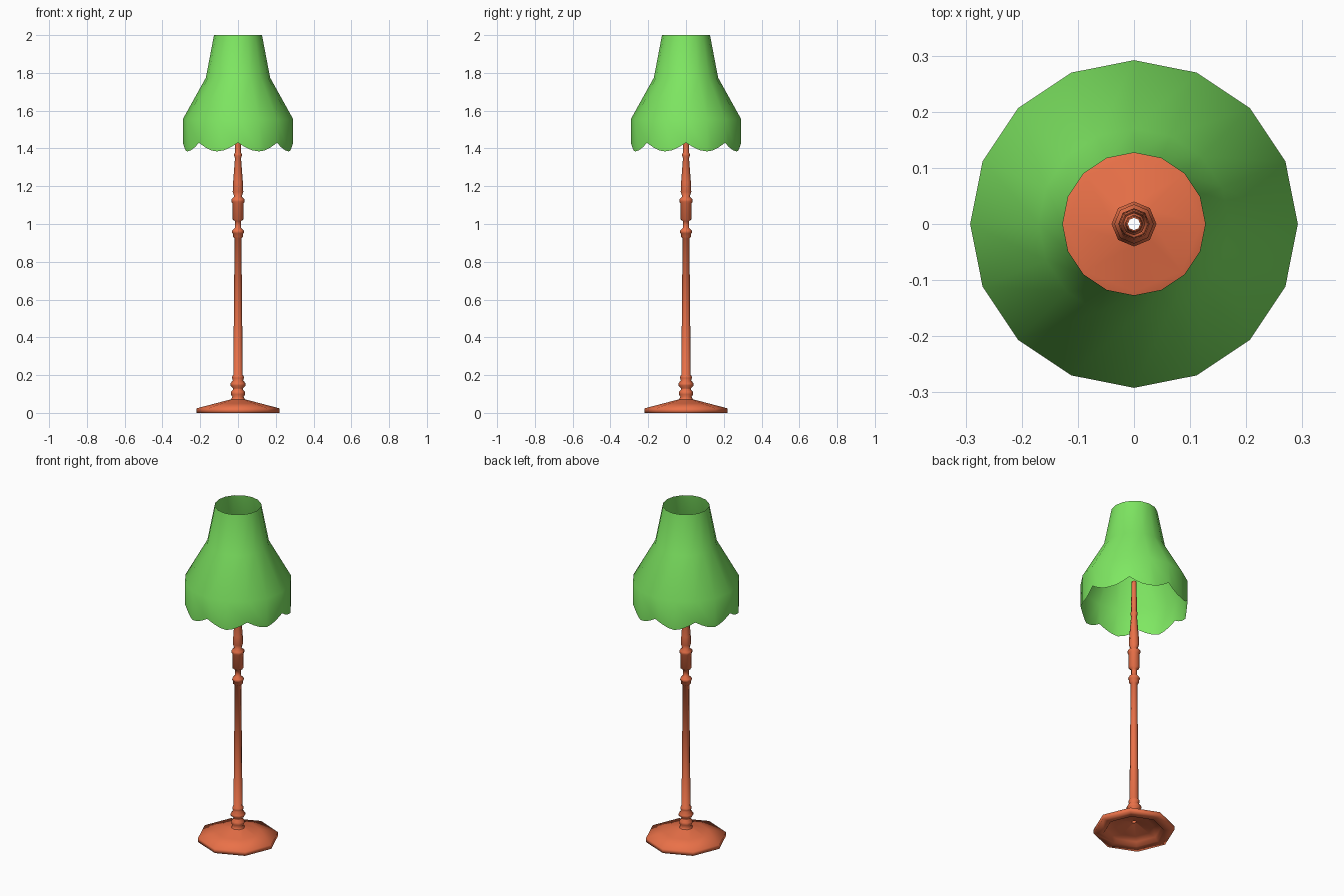
import bpy, bmesh
from math import pi, sin, cos, radians

if "Cube" in bpy.data.objects:
    bpy.data.objects.remove(bpy.data.objects["Cube"])


def material(name, color):
    m = bpy.data.materials.new(name)
    m.diffuse_color = color
    m.use_nodes = True
    m.node_tree.nodes["Principled BSDF"].inputs["Base Color"].default_value = m.diffuse_color
    return m


def make_object(name, rings, mat, angle):
    """Skin vertex rings; a ring may have a multiple of the last ring's vertices."""
    bm = bmesh.new()
    vs = [[bm.verts.new(p) for p in ring] for ring in rings]
    n = len(vs[-1])
    for a, b in zip(vs, vs[1:]):
        k = len(a) // n
        for i in range(n):
            low = [a[(i * k + q) % len(a)] for q in range(k + 1)]
            bm.faces.new(low + [b[(i + 1) % n], b[i]])
    mesh = bpy.data.meshes.new(name)
    bm.to_mesh(mesh)
    bm.free()
    obj = bpy.data.objects.new(name, mesh)
    bpy.context.collection.objects.link(obj)
    mesh.materials.append(mat)
    bpy.ops.object.select_all(action='DESELECT')
    obj.select_set(True)
    bpy.context.view_layer.objects.active = obj
    bpy.ops.object.shade_smooth_by_angle(angle=radians(angle))
    return obj


def lathe(name, profile, sides, mat, angle):
    rings = [[(r * cos(2 * pi * i / sides), r * sin(2 * pi * i / sides), z)
              for i in range(sides)] for r, z in profile]
    return make_object(name, rings, mat, angle)


wood = material("wood", (0.82, 0.165, 0.065, 1))
fabric = material("fabric", (0.21, 0.80, 0.122, 1))

# Octagonal base with stepped, hollow underside
base = [(0.011, 0.06), (0.105, 0.03), (0.15, 0.022), (0.165, 0.0),
        (0.22, 0.0), (0.22, 0.024), (0.12, 0.05), (0.037, 0.072)]
lathe("base", base, 8, wood, 180)

# Turned post: lower knobs, long taper, collars, upper baluster, open tip
post = [(0.037, 0.072), (0.03, 0.085), (0.037, 0.098), (0.037, 0.112),
        (0.026, 0.124), (0.026, 0.13), (0.04, 0.145), (0.04, 0.156),
        (0.027, 0.173), (0.031, 0.185), (0.031, 0.193), (0.025, 0.2),
        (0.018, 0.925), (0.027, 0.932), (0.027, 0.95), (0.033, 0.955),
        (0.03, 0.967), (0.016, 0.98), (0.016, 1.015), (0.030, 1.025),
        (0.030, 1.11), (0.035, 1.118), (0.035, 1.132), (0.02, 1.145),
        (0.028, 1.17), (0.026, 1.22), (0.016, 1.35), (0.020, 1.36),
        (0.020, 1.37), (0.015, 1.38), (0.016, 1.42), (0.013, 1.565)]
lathe("post", post, 8, wood, 180)

# Sixteen-sided shade, hem edges split in three for the scallops
SIDES, SPLIT = 16, 3


def shade_ring(r, z, split=1, scallop=0.0):
    ring = []
    for k in range(SIDES * split):
        s, t = k // split, (k % split) / split
        a, b = 2 * pi * s / SIDES, 2 * pi * (s + 1) / SIDES
        x = r * ((1 - t) * cos(a) + t * cos(b))
        y = r * ((1 - t) * sin(a) + t * sin(b))
        drop = scallop * abs(sin(8 * pi * k / (SIDES * split)))
        ring.append((x, y, z - drop))
    return ring


make_object("lampshade", [shade_ring(0.292, 1.43, SPLIT, 0.046), shade_ring(0.292, 1.555),
                          shade_ring(0.17, 1.775), shade_ring(0.127, 2.0)], fabric, 180)
